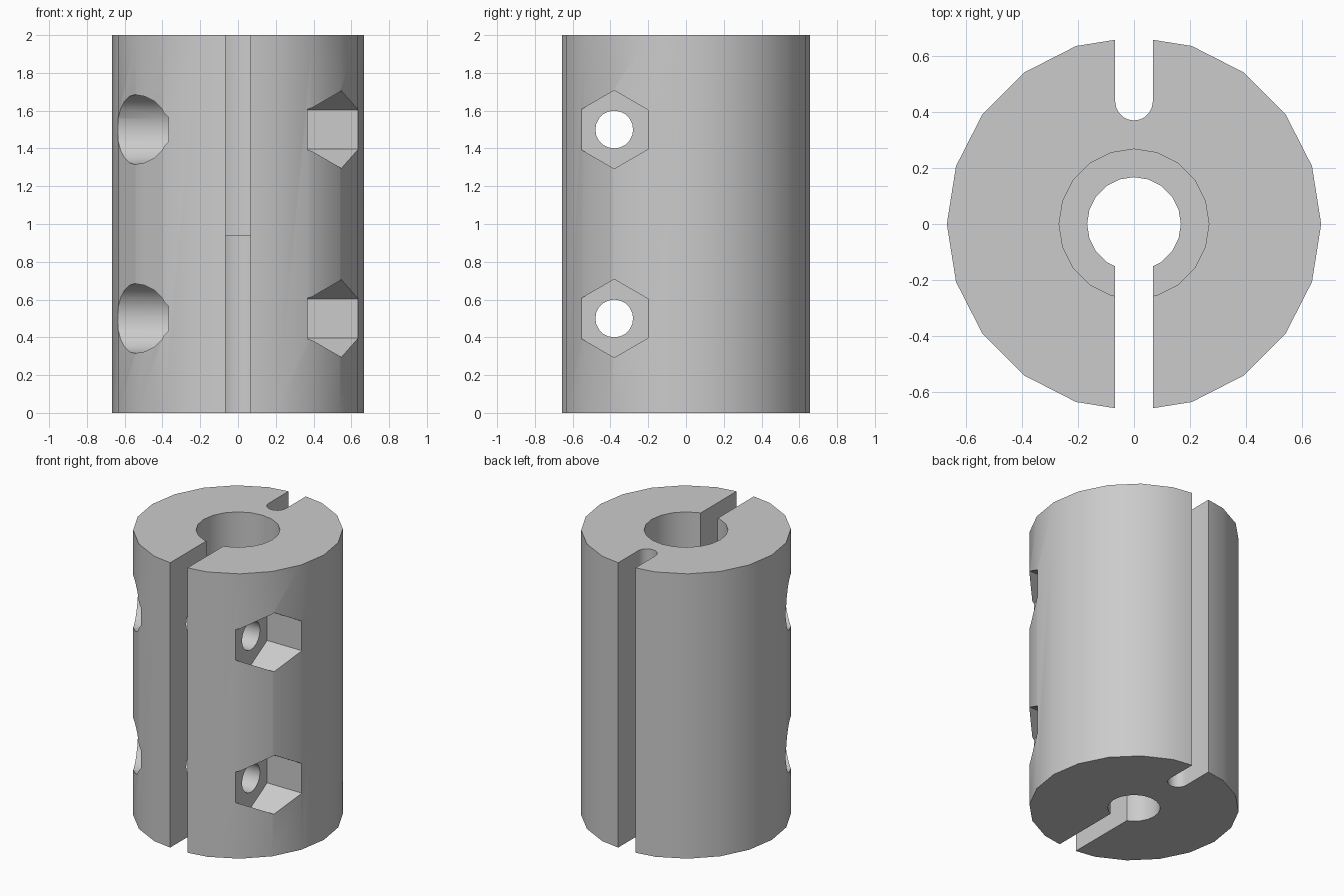
import bpy
from math import radians
from mathutils import Matrix, Vector

cube = bpy.data.objects.get("Cube")
if cube:
    bpy.data.objects.remove(cube, do_unlink=True)

SIDES = 20
HEIGHT = 2.0
SLOT = 0.067      # half width of both slots
BOLT_Y = -0.38

steel = bpy.data.materials.new("grey steel")
steel.use_nodes = True
colour = (0.6, 0.6, 0.6, 1)
steel.diffuse_color = colour
steel.node_tree.nodes["Principled BSDF"].inputs["Base Color"].default_value = colour


def cylinder(name, radius, start, end, sides=SIDES, turn=0):
    """Prism between two points, with its first corner on the local x axis."""
    start, end = Vector(start), Vector(end)
    axis = end - start
    bpy.ops.mesh.primitive_cylinder_add(vertices=sides, radius=radius, depth=axis.length)
    obj = bpy.context.object
    obj.name = name
    tilt = Matrix.Rotation(radians(90), 4, 'Y') if abs(axis.x) > 0 else Matrix()
    obj.data.transform(Matrix.Translation((start + end) / 2) @ tilt
                       @ Matrix.Rotation(radians(turn), 4, 'Z'))
    return obj


def box(name, low, high):
    low, high = Vector(low), Vector(high)
    bpy.ops.mesh.primitive_cube_add(size=1)
    obj = bpy.context.object
    obj.name = name
    obj.data.transform(Matrix.Translation((low + high) / 2)
                       @ Matrix.Diagonal((high - low).to_4d()))
    return obj


# Clamp body
body = cylinder("coupling_body", 0.667, (0, 0, 0), (0, 0, HEIGHT))
body.data.materials.append(steel)

# Stepped bore: narrow below, wide above
cutters = [
    cylinder("narrow_bore", 0.167, (0, 0, -0.1), (0, 0, 1.2)),
    cylinder("wide_bore", 0.267, (0, 0, 0.94), (0, 0, 2.1)),
    # Front clamping slot, open into the bore
    box("front_slot", (-SLOT, -1, -0.1), (SLOT, 0, 2.1)),
    # Rear relief slot with a round end
    box("rear_slot", (-SLOT, 0.436, -0.1), (SLOT, 1, 2.1)),
    cylinder("rear_slot_end", SLOT, (0, 0.436, -0.1), (0, 0.436, 2.1)),
]

# Clamping bolts: through hole, round head recess, hexagonal nut recess
for z in (0.5, 1.5):
    cutters += [
        cylinder("bolt_hole", 0.1, (-1, BOLT_Y, z), (1, BOLT_Y, z)),
        cylinder("head_recess", 0.185, (-1, BOLT_Y, z), (-0.367, BOLT_Y, z)),
        cylinder("nut_recess", 0.207, (0.367, BOLT_Y, z), (1, BOLT_Y, z), 6),
    ]

# Turn the nut recesses so a corner points straight up
for cutter in cutters:
    if cutter.name.startswith("nut_recess"):
        tops = max(v.co.z for v in cutter.data.vertices)
        flats = max(v.co.y for v in cutter.data.vertices)
        centre = next(z for z in (0.5, 1.5) if abs(tops - z) < 0.4)
        if tops - centre < flats - BOLT_Y:
            pivot = Matrix.Translation((0, BOLT_Y, centre))
            cutter.data.transform(pivot @ Matrix.Rotation(radians(30), 4, 'X') @ pivot.inverted())

for cutter in cutters:
    cutter.hide_render = True
    cut = body.modifiers.new(cutter.name, 'BOOLEAN')
    cut.operation = 'DIFFERENCE'
    cut.solver = 'EXACT'
    cut.object = cutter

bpy.ops.object.select_all(action='DESELECT')
body.select_set(True)
bpy.context.view_layer.objects.active = body
for name in [m.name for m in body.modifiers]:
    bpy.ops.object.modifier_apply(modifier=name)
for cutter in cutters:
    bpy.data.objects.remove(cutter, do_unlink=True)

bpy.ops.object.shade_smooth_by_angle(angle=radians(30))
